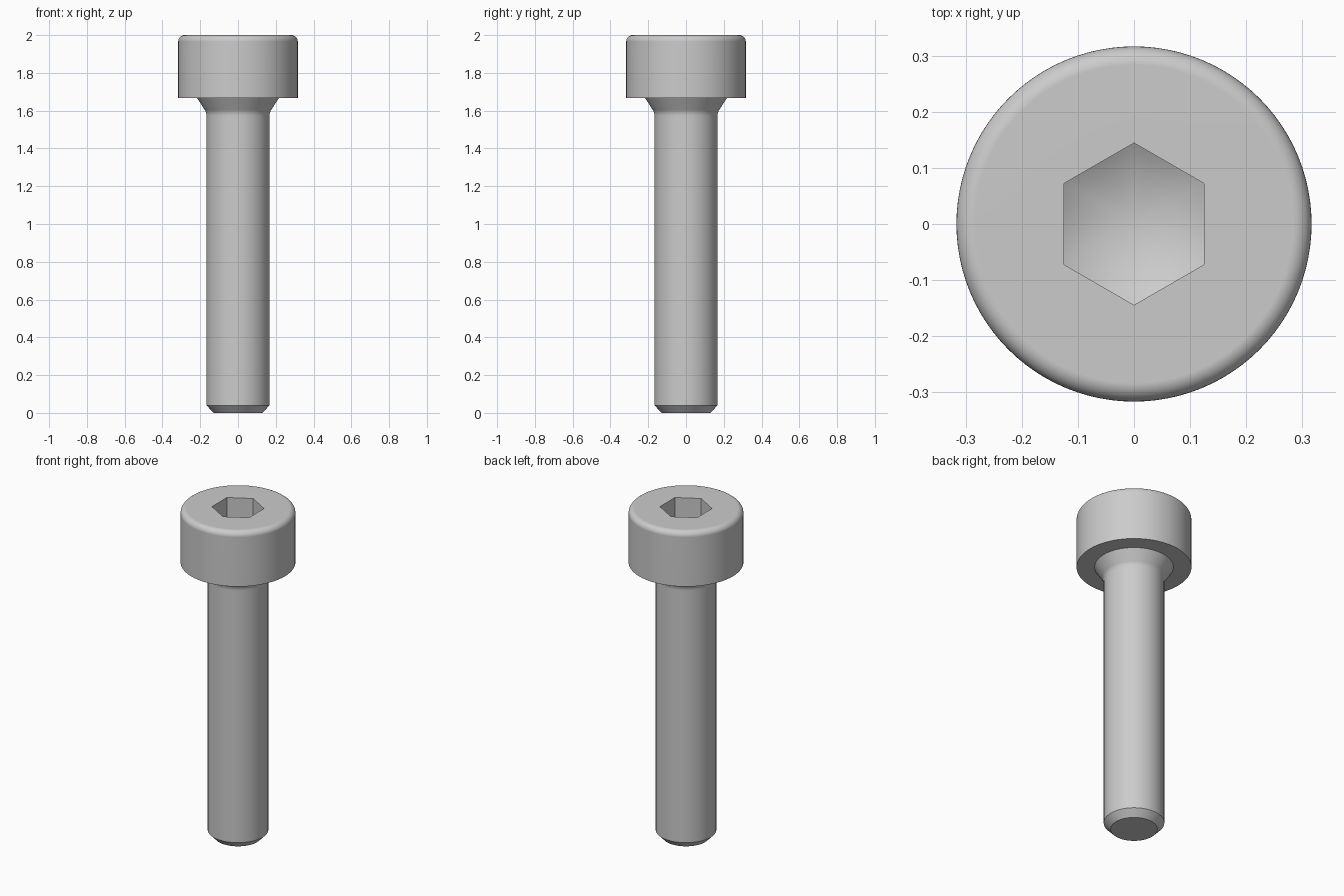
import bpy
import bmesh
from math import cos, sin, pi, radians, tan
from mathutils import Vector

cube = bpy.data.objects.get("Cube")
if cube:
    bpy.data.objects.remove(cube, do_unlink=True)

steel = bpy.data.materials.new("light grey steel")
steel.use_nodes = True
GREY = (0.6, 0.6, 0.6, 1)
steel.diffuse_color = GREY
steel.node_tree.nodes["Principled BSDF"].inputs["Base Color"].default_value = GREY


def lathe(name, profile, sides, start=0.0):
    """Turn a closed (radius, z) profile that begins and ends on the axis."""
    bm = bmesh.new()
    verts = [bm.verts.new((r * cos(start), r * sin(start), z)) for r, z in profile]
    edges = [bm.edges.new(pair) for pair in zip(verts, verts[1:])]
    bmesh.ops.spin(bm, geom=verts + edges, cent=(0, 0, 0), axis=(0, 0, 1),
                   angle=2 * pi, steps=sides, use_merge=True)
    bmesh.ops.remove_doubles(bm, verts=bm.verts, dist=0.0001)
    bmesh.ops.recalc_face_normals(bm, faces=bm.faces)
    mesh = bpy.data.meshes.new(name)
    bm.to_mesh(mesh)
    bm.free()
    mesh.materials.append(steel)
    obj = bpy.data.objects.new(name, mesh)
    bpy.context.collection.objects.link(obj)
    return obj


def select(obj):
    bpy.ops.object.select_all(action="DESELECT")
    obj.select_set(True)
    bpy.context.view_layer.objects.active = obj


def boolean(obj, other, operation):
    """Apply a boolean and discard the helper."""
    mod = obj.modifiers.new("boolean", "BOOLEAN")
    mod.operation = operation
    mod.solver = "EXACT"
    mod.object = other
    select(obj)
    bpy.ops.object.modifier_apply(modifier=mod.name)
    bpy.data.objects.remove(other, do_unlink=True)


def arc(cr, cz, radius, a0, a1, steps):
    return [(cr + radius * cos(a), cz + radius * sin(a))
            for a in (radians(a0 + (a1 - a0) * i / steps) for i in range(steps + 1))]


SHAFT, HEAD, HEAD_Z, ROUND = 0.167, 0.3165, 1.667, 0.033

# Screw body: chamfered tip, shaft, flared neck and rounded head
profile = [(0, 0), (0.129, 0), (SHAFT, 0.04)]
profile += arc(SHAFT + 0.06, 1.573, 0.06, 180, 150, 4)
profile += [(0.217, HEAD_Z), (HEAD, HEAD_Z)]
profile += arc(HEAD - ROUND, 2 - ROUND, ROUND, 0, 90, 8)
profile += [(0, 2)]
screw = lathe("socket_head_screw", profile, 96)

# Hexagonal socket with a drilled conical floor
HEX, FLOOR = 0.1443, 1.833
slope = tan(radians(30))
apex = FLOOR - HEX * slope
socket = lathe("socket_cutter", [(0, 1.7), (HEX, 1.7), (HEX, 2.1), (0, 2.1)], 6, pi / 2)
drill = lathe("drill_cutter", [(0, apex), (0.2, apex + 0.2 * slope), (0.2, 2.2), (0, 2.2)], 96)
socket.hide_render = drill.hide_render = True
boolean(socket, drill, "INTERSECT")
boolean(screw, socket, "DIFFERENCE")

# Smooth round surfaces, crisp edges
select(screw)
bpy.ops.object.shade_smooth_by_angle(angle=radians(28))
weighted = screw.modifiers.new("weighted normals", "WEIGHTED_NORMAL")
weighted.keep_sharp = True
